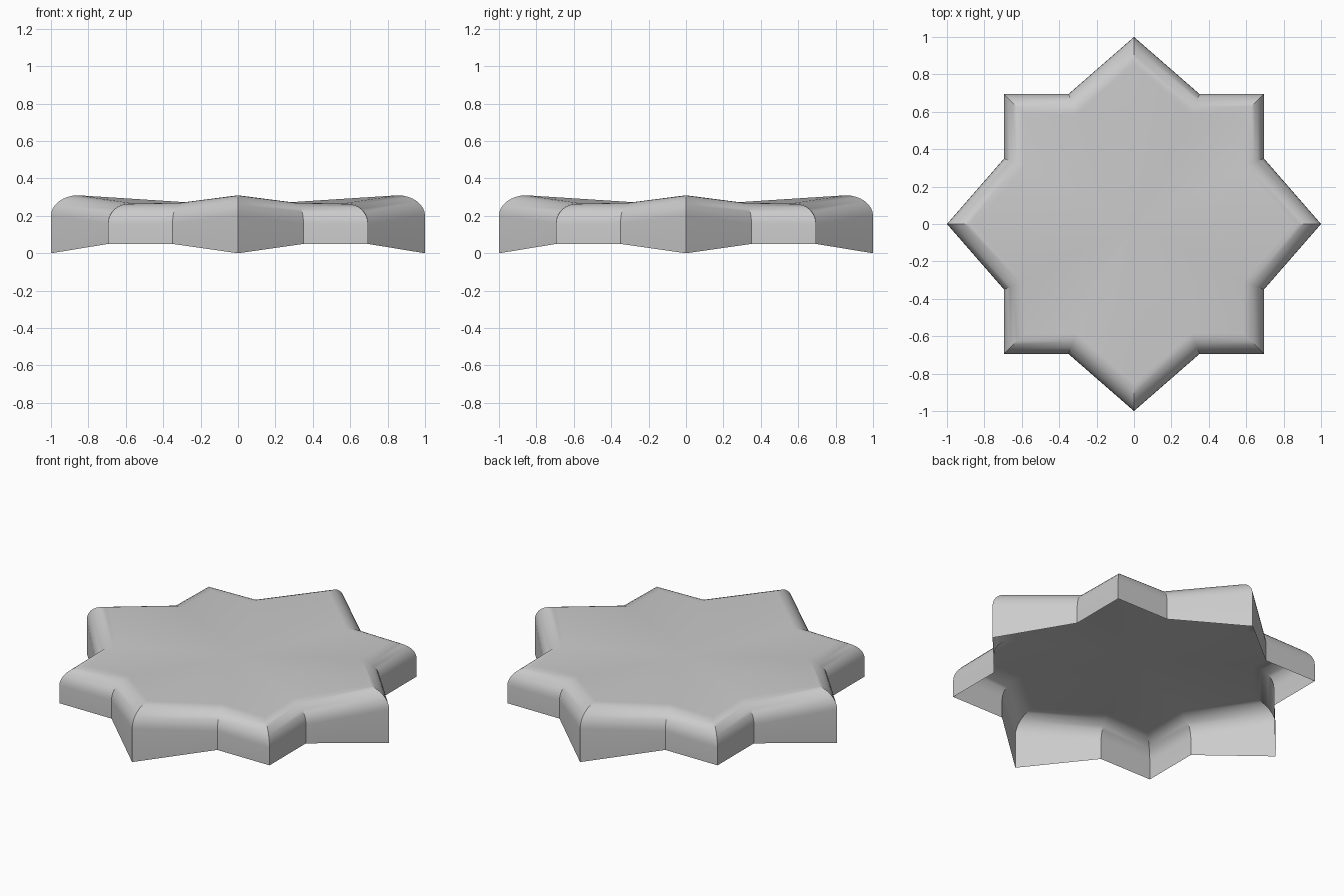
import bpy, bmesh, math
from mathutils import Vector

cube = bpy.data.objects.get("Cube")
if cube:
    bpy.data.objects.remove(cube, do_unlink=True)

ROUND_IN, ROUND_UP, STEPS = 0.11, 0.11, 8

grey = bpy.data.materials.new("plain grey")
grey.use_nodes = True
colour = (0.6, 0.6, 0.6, 1)
grey.diffuse_color = colour
grey.node_tree.nodes["Principled BSDF"].inputs["Base Color"].default_value = colour

# Star outline: long tip, notch, square corner, notch; each with bottom and top height
quarter = [(1.0, 0.0, 0.0, 0.31), (0.695, 0.35, 0.05, 0.27),
           (0.695, 0.695, 0.05, 0.265), (0.35, 0.695, 0.05, 0.27)]
outline = []
for turn in range(4):
    c, s = round(math.cos(turn * math.pi / 2)), round(math.sin(turn * math.pi / 2))
    outline += [(Vector((c * x - s * y, s * x + c * y)), low, top)
                for x, y, low, top in quarter]
count = len(outline)


def inward(i):
    """Mitred inward direction at an outline corner."""
    here = outline[i][0]
    before = (here - outline[i - 1][0]).normalized()
    after = (outline[(i + 1) % count][0] - here).normalized()
    n1, n2 = Vector((-before.y, before.x)), Vector((-after.y, after.x))
    return (n1 + n2) / (1 + n1.dot(n2))


bm = bmesh.new()

# Bottom rim, then the rounded shoulder rings
rings = [[bm.verts.new((p.x, p.y, low)) for p, low, top in outline]]
for step in range(STEPS + 1):
    a = math.pi / 2 * step / STEPS
    ring = []
    for i, (p, low, top) in enumerate(outline):
        q = p + inward(i) * ROUND_IN * (1 - math.cos(a))
        ring.append(bm.verts.new((q.x, q.y, top - ROUND_UP * (1 - math.sin(a)))))
    rings.append(ring)

for lower, upper in zip(rings, rings[1:]):
    for i in range(count):
        j = (i + 1) % count
        bm.faces.new((lower[i], lower[j], upper[j], upper[i]))

# Slightly dished top; the underside stays open
centre = bm.verts.new((0, 0, 0.255))
for i in range(count):
    bm.faces.new((rings[-1][i], rings[-1][(i + 1) % count], centre))

mesh = bpy.data.meshes.new("star_shell")
bm.to_mesh(mesh)
bm.free()
mesh.materials.append(grey)
star = bpy.data.objects.new("star_shell", mesh)
bpy.context.collection.objects.link(star)

bpy.ops.object.select_all(action="DESELECT")
star.select_set(True)
bpy.context.view_layer.objects.active = star
bpy.ops.object.shade_smooth_by_angle(angle=math.radians(30))
